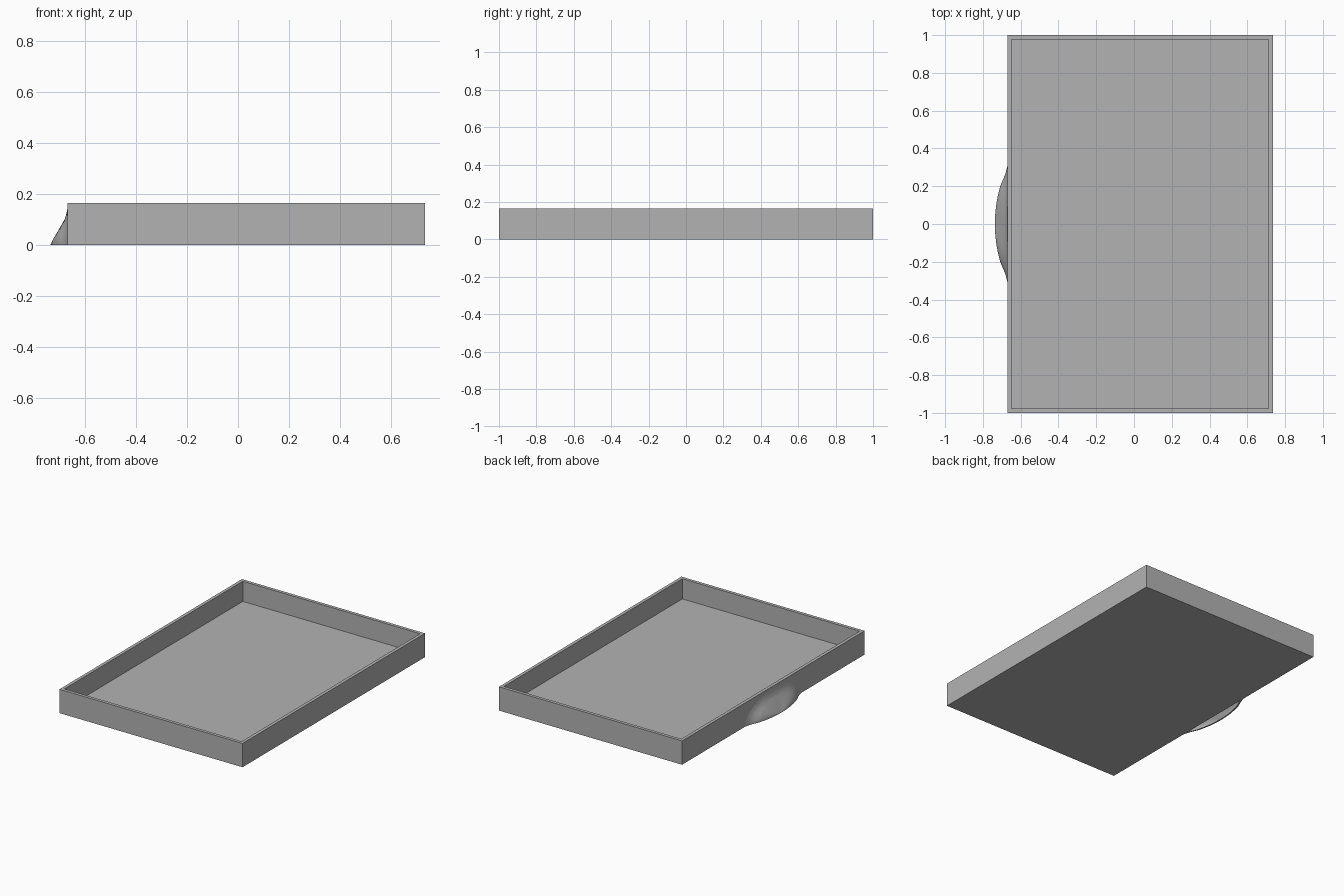
import bpy, bmesh, math
from mathutils import Vector

if "Cube" in bpy.data.objects:
    bpy.data.objects.remove(bpy.data.objects["Cube"])

GREY = (0.45, 0.45, 0.45, 1)
grey = bpy.data.materials.new("plain_grey")
grey.use_nodes = True
grey.diffuse_color = GREY
grey.node_tree.nodes["Principled BSDF"].inputs["Base Color"].default_value = GREY


def finish(name, bm):
    bmesh.ops.recalc_face_normals(bm, faces=bm.faces)
    mesh = bpy.data.meshes.new(name)
    bm.to_mesh(mesh)
    bm.free()
    mesh.materials.append(grey)
    obj = bpy.data.objects.new(name, mesh)
    bpy.context.collection.objects.link(obj)
    return obj


# Tray: a block whose top is inset and pushed down to the floor
LEFT, RIGHT, HEIGHT, WALL = -0.67, 0.735, 0.165, 0.025
bm = bmesh.new()
bmesh.ops.create_cube(bm, size=1)
for v in bm.verts:
    v.co = Vector((RIGHT if v.co.x > 0 else LEFT, 2 * v.co.y, HEIGHT if v.co.z > 0 else 0))
top = max(bm.faces, key=lambda f: f.calc_center_median().z)
bmesh.ops.inset_region(bm, faces=[top], thickness=WALL * 0.9, use_even_offset=True)
ret = bmesh.ops.extrude_discrete_faces(bm, faces=[top])
bmesh.ops.translate(bm, verts=ret["faces"][0].verts, vec=(0, 0, WALL - HEIGHT))
finish("drawer_tray", bm)

# Cup pull: half dome fanned over the outer wall, blending two profiles
HALF_WIDTH, RISE, SHELL = 0.31, 0.145, 0.01
SIDE = [(0, .067), (.16, .065), (.32, .06), (.5, .05), (.65, .038), (.74, .026),
        (.82, .015), (.9, .007), (1, 0)]
UPRIGHT = [(0, .067), (.7, .011), (.85, .004), (1, 0)]


def sample(profile, t):
    for (t0, h0), (t1, h1) in zip(profile, profile[1:]):
        if t <= t1:
            return h0 + (h1 - h0) * (t - t0) / (t1 - t0)
    return 0


RINGS, SPOKES = 20, 40
bm = bmesh.new()
hub = bm.verts.new((LEFT - SIDE[0][1], 0, 0))
spokes = []
for i in range(SPOKES + 1):
    a = math.pi * i / SPOKES
    c, s = math.cos(a), math.sin(a)
    spoke = [hub]
    for j in range(1, RINGS + 1):
        t = j / RINGS
        h = c * c * sample(SIDE, t) + s * s * sample(UPRIGHT, t)
        spoke.append(bm.verts.new((LEFT - h, HALF_WIDTH * t * c, RISE * t * s)))
    spokes.append(spoke)
for p, q in zip(spokes, spokes[1:]):
    bm.faces.new((hub, p[1], q[1]))
    for j in range(1, RINGS):
        bm.faces.new((p[j], p[j + 1], q[j + 1], q[j]))

# Thicken the shell straight back toward the wall, leaving it open below
ret = bmesh.ops.extrude_face_region(bm, geom=bm.faces[:], use_keep_orig=True)
inner = [g for g in ret["geom"] if isinstance(g, bmesh.types.BMVert)]
bmesh.ops.translate(bm, verts=inner, vec=(SHELL, 0, 0))
pull = finish("cup_pull", bm)
bpy.context.view_layer.objects.active = pull
pull.select_set(True)
bpy.ops.object.shade_smooth_by_angle(angle=math.radians(40))
